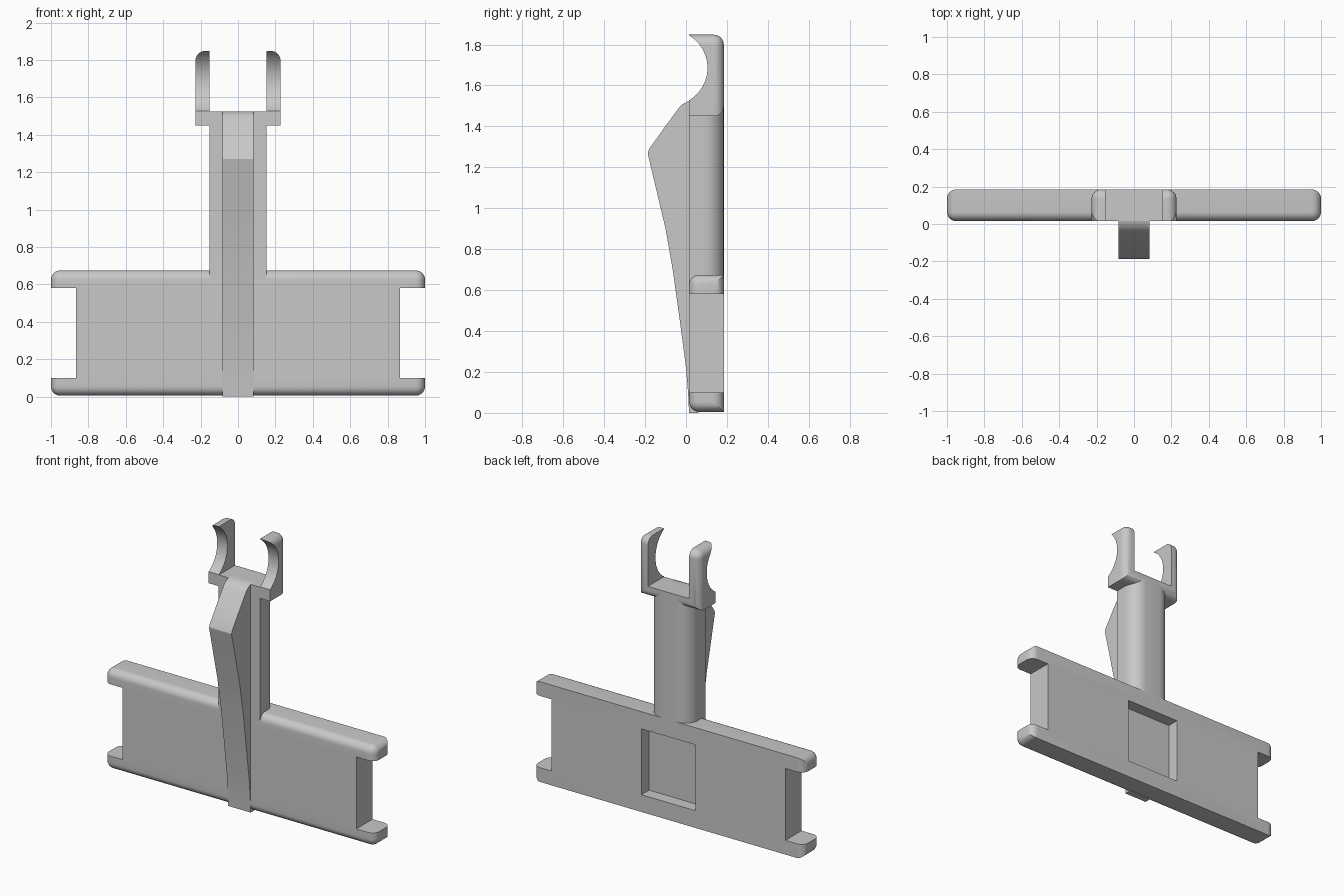
import bpy, bmesh, math

if "Cube" in bpy.data.objects:
    bpy.data.objects.remove(bpy.data.objects["Cube"])

grey = bpy.data.materials.new("plain_grey")
grey.diffuse_color = (0.58, 0.58, 0.58, 1)
grey.use_nodes = True
grey.node_tree.nodes["Principled BSDF"].inputs["Base Color"].default_value = grey.diffuse_color

FRONT, BACK = 0.015, 0.185


def finish(name, bm, material=True):
    bmesh.ops.recalc_face_normals(bm, faces=bm.faces)
    me = bpy.data.meshes.new(name)
    bm.to_mesh(me)
    bm.free()
    ob = bpy.data.objects.new(name, me)
    bpy.context.collection.objects.link(ob)
    me.materials.append(grey)
    return ob


def box(name, lo, hi, rounded=None, radius=0.05):
    """Box between two corners; rounded(direction) picks the edges to fillet.
    direction holds -1/0/1 per axis, 0 being the axis the edge runs along."""
    bm = bmesh.new()
    bmesh.ops.create_cube(bm, size=2)
    if rounded:
        picked = [e for e in bm.edges
                  if rounded(*[round((e.verts[0].co[i] + e.verts[1].co[i]) / 2) for i in range(3)])]
    for v in bm.verts:
        v.co = [lo[i] if v.co[i] < 0 else hi[i] for i in range(3)]
    if rounded:
        bmesh.ops.bevel(bm, geom=picked, offset=radius, segments=8, profile=0.5,
                        affect='EDGES', clamp_overlap=True)
    return finish(name, bm)


def profile_x(name, points, half_width):
    """Extrude a (y, z) outline symmetrically along x."""
    bm = bmesh.new()
    face = bm.faces.new([bm.verts.new((-half_width, y, z)) for y, z in points])
    ext = bmesh.ops.extrude_face_region(bm, geom=[face])["geom"]
    for v in ext:
        if isinstance(v, bmesh.types.BMVert):
            v.co.x = half_width
    return finish(name, bm)


def cut(ob, cutters):
    for c in cutters:
        bpy.context.view_layer.objects.active = ob
        m = ob.modifiers.new("cut", 'BOOLEAN')
        m.operation, m.solver, m.object = 'DIFFERENCE', 'EXACT', c
        bpy.ops.object.modifier_apply(modifier=m.name)
        bpy.data.objects.remove(c, do_unlink=True)


# Wide base plate: filleted front rim and ends, sharp long back edges
plate = box("base_plate", (-1, FRONT, 0.005), (1, BACK, 0.675),
            lambda x, y, z: not (x == 0 and y == 1), 0.05)
# End notches and the square pocket in the back
cut(plate, [box("notch_cutter", (min(s * 0.865, s * 1.2), -0.1, 0.1),
                (max(s * 0.865, s * 1.2), 0.3, 0.58)) for s in (-1, 1)]
    + [box("pocket_cutter", (-0.2, 0.105, 0.12), (0.2, 0.3, 0.56))])

# Upright post with a rounded back
post = box("post", (-0.153, FRONT, 0.62), (0.153, BACK, 1.524),
           lambda x, y, z: z == 0 and y == 1, 0.095)

# Two-pronged clip on top: block with a slot and a round seat cut out
clip = box("clip", (-0.227, FRONT, 1.45), (0.227, BACK, 1.848),
           lambda x, y, z: (y == 1) or (y == 0 and z == 1), 0.05)
seat = [(-0.08 + 0.185 * math.cos(a), 1.686 + 0.185 * math.sin(a))
        for a in (math.tau * i / 64 for i in range(64))]
cut(clip, [box("slot_cutter", (-0.152, -0.1, 1.525), (0.152, 0.3, 2)),
           profile_x("seat_cutter", seat, 0.4)])

# Tapered rib down the front
rib = profile_x("front_rib", [
    (0.06, 0), (0.015, 0), (0.01, 0.1), (0, 0.22), (-0.03, 0.45), (-0.065, 0.7),
    (-0.1, 0.9), (-0.183, 1.25), (-0.187, 1.27), (-0.18, 1.29), (-0.105, 1.395),
    (-0.035, 1.49), (-0.018, 1.508), (0.015, 1.525), (0.06, 1.525)], 0.083)

for ob in (plate, post, clip, rib):
    bpy.ops.object.select_all(action='DESELECT')
    ob.select_set(True)
    bpy.context.view_layer.objects.active = ob
    bpy.ops.object.shade_smooth_by_angle(angle=math.radians(30))
